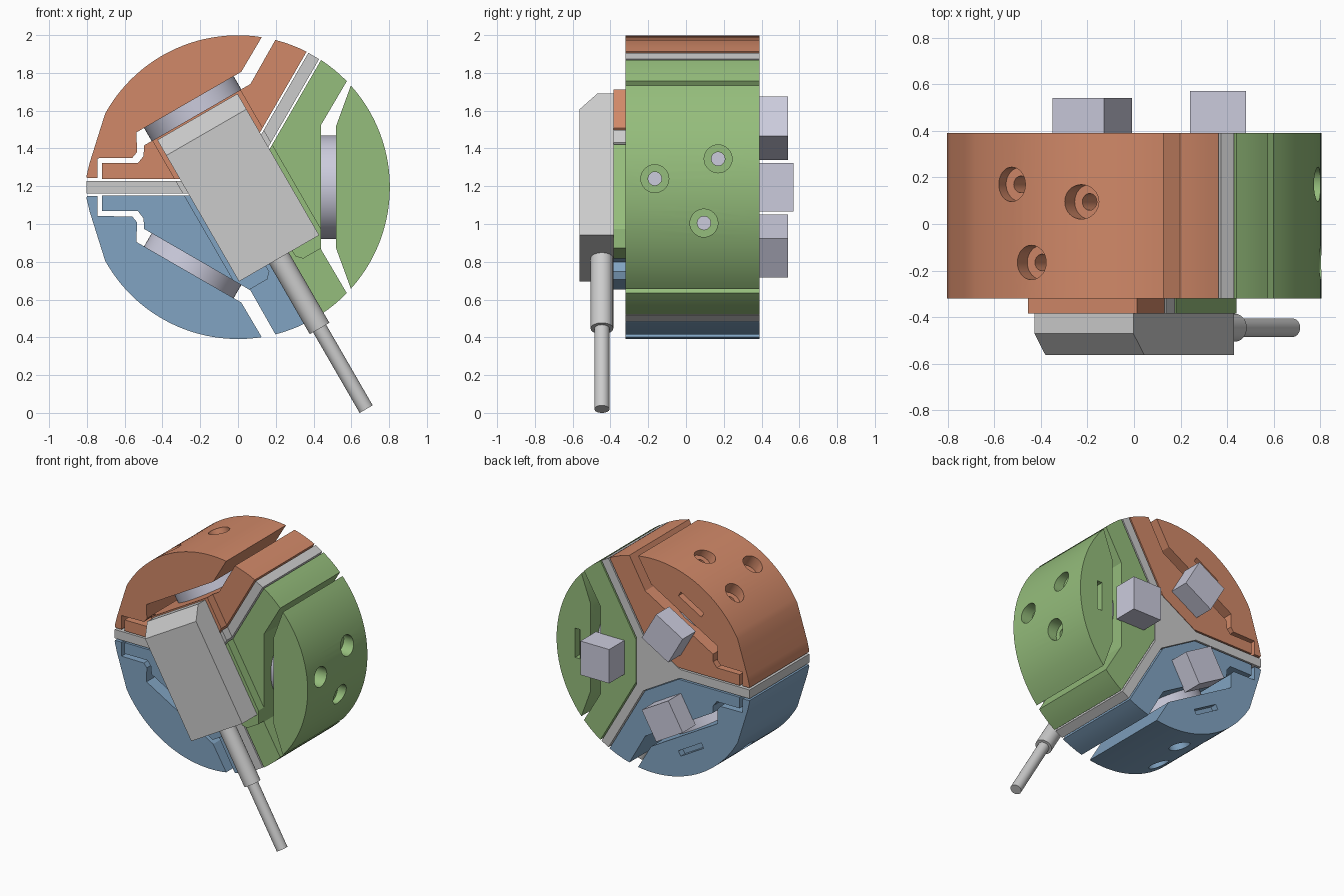
import bpy, bmesh
from math import sin, cos, radians, degrees, atan2, asin, pi, sqrt
from mathutils import Matrix

if "Cube" in bpy.data.objects:
    bpy.data.objects.remove(bpy.data.objects["Cube"])

CZ, R = 1.195, 0.804          # body axis height and radius
Y0, Y1, YP = -0.32, 0.39, -0.385   # body front, body back, pad front
ARM, GAP, HUB = 0.033, 0.011, 0.14


def material(name, rgb):
    m = bpy.data.materials.new(name)
    m.diffuse_color = (*rgb, 1)
    m.use_nodes = True
    m.node_tree.nodes["Principled BSDF"].inputs["Base Color"].default_value = m.diffuse_color
    return m


ORANGE = material("orange", (0.64, 0.25, 0.14))
GREEN = material("green", (0.30, 0.51, 0.20))
BLUE = material("blue", (0.22, 0.37, 0.54))
PALE = material("pale", (0.60, 0.60, 0.72))


def loc(a, u, v):
    """Radial/tangential coordinates at angle a -> front-plane x, z offset."""
    a = radians(a)
    return (u * cos(a) - v * sin(a), u * sin(a) + v * cos(a))


def frame(a):
    return Matrix.Translation((0, 0, CZ)) @ Matrix.Rotation(-radians(a), 4, 'Y')


def arc(a0, a1, n, r=R):
    return [loc(a0 + (a1 - a0) * i / n, r, 0) for i in range(n + 1)]


def finish(name, bm, mat=None):
    bmesh.ops.recalc_face_normals(bm, faces=bm.faces)
    me = bpy.data.meshes.new(name)
    bm.to_mesh(me)
    bm.free()
    ob = bpy.data.objects.new(name, me)
    bpy.context.collection.objects.link(ob)
    if mat:
        me.materials.append(mat)
    return ob


def prism(name, pts, y0, y1, mat=None):
    bm = bmesh.new()
    f = bm.faces.new([bm.verts.new((x, y0, z + CZ)) for x, z in pts])
    ext = bmesh.ops.extrude_face_region(bm, geom=[f])["geom"]
    bmesh.ops.translate(bm, vec=(0, y1 - y0, 0),
                        verts=[g for g in ext if isinstance(g, bmesh.types.BMVert)])
    return finish(name, bm, mat)


def rod(name, a, u0, u1, y, v, r, mat=None, seg=32):
    """Cylinder along the radial direction at angle a."""
    bm = bmesh.new()
    m = frame(a) @ Matrix.Translation(((u0 + u1) / 2, y, v)) @ Matrix.Rotation(pi / 2, 4, 'Y')
    bmesh.ops.create_cone(bm, cap_ends=True, segments=seg, radius1=r, radius2=r,
                          depth=u1 - u0, matrix=m)
    return finish(name, bm, mat)


def rect(a, u0, u1, v0, v1):
    return [loc(a, u, v) for u, v in ((u0, v0), (u1, v0), (u1, v1), (u0, v1))]


def boolean(ob, cutter, op):
    mod = ob.modifiers.new("cut", 'BOOLEAN')
    mod.operation, mod.solver, mod.object = op, 'EXACT', cutter
    dg = bpy.context.evaluated_depsgraph_get()
    me = bpy.data.meshes.new_from_object(ob.evaluated_get(dg))
    ob.modifiers.clear()
    ob.data = me
    bpy.data.objects.remove(cutter)


def flip(pts):
    return [(x, -z) for x, z in pts]


# profiles of the inner blocks and outer jaws
d = ARM + GAP
hu = HUB + 0.004
hv = hu * sqrt(3) - 2 * d
edge = 60 - degrees(asin(d / R))            # where a block meets the rim beside an arm
rim_in = degrees(atan2(0.565, 0.58))

half = [(hu, hv)] + arc(edge, rim_in, 4) + [(0.44, 0.33)]
green_inner = half + flip(half)[::-1]
green_outer = [(0.52, -0.325)] + arc(-42, 42, 28) + [(0.52, 0.325)]

orange_inner = [loc(120, hu, hv), loc(120, hu, -hv)]
orange_inner += [loc(120, *p) for p in arc(-edge, -rim_in, 4)]
orange_inner += [loc(120, 0.44, -0.33), loc(120, 0.44, 0.32), (-0.50, 0.165),
                 (-0.53, 0.127), (-0.72, 0.127), (-0.72, d)]
orange_outer = [loc(120, 0.52, -0.32)] + arc(81, 151, 26)
orange_outer += [(-0.73, 0.305), (-0.785, 0.13), (-0.802, 0.06), (-0.80, 0.048),
                 (-0.745, 0.048), (-0.745, 0.153), (-0.56, 0.155), (-0.535, 0.185),
                 loc(120, 0.52, 0.32)]

# central three-armed plate
spider = []
for a in (0, 120, 240):
    w = HUB * sqrt(3) - 2 * ARM
    spider += [loc(a, HUB, -w), loc(a, HUB, w), loc(a + 60, 0.802, -ARM), loc(a + 60, 0.802, ARM)]

# raised mounting pad outline, with a relief for the cable
pad = [(-0.455, -0.27), (-0.455, 0.27), (0.46, 0.27), (0.5, 0.23), (0.5, 0.11), (0.47, 0.08),
       (0.41, 0.08), (0.41, -0.08), (0.47, -0.08), (0.5, -0.11), (0.5, -0.23), (0.46, -0.27)]
pad = [loc(-60, *p) for p in pad]


def pad_piece(name, pts, mat):
    ob = prism(name, pts, YP, Y0 + 0.005, mat)
    boolean(ob, prism("pad_cutter", pad, -0.6, 0, mat), 'INTERSECT')


prism("spider_plate", spider, Y0, Y1)
pad_piece("spider_pad", spider, None)

# three jaw assemblies
sectors = [("green", 0, GREEN, green_inner, green_outer, 0.57),
           ("orange", 120, ORANGE, orange_inner, orange_outer, 0.54),
           ("blue", 240, BLUE, flip(orange_inner), flip(orange_outer), 0.54)]
for name, a, mat, inner, outer, yb in sectors:
    prism(name + "_inner_block", inner, Y0, Y1, mat)
    pad_piece(name + "_pad", inner, mat)
    jaw = prism(name + "_outer_jaw", outer, Y0, Y1, mat)
    # counterbored screw holes and back pocket
    for v, y in ((0.045, -0.165), (0.15, 0.17), (-0.19, 0.095)):
        boolean(jaw, rod("counterbore", a, 0.71, 1.0, y, v, 0.074, mat), 'DIFFERENCE')
        boolean(jaw, rod("bore", a, 0.4, 0.9, y, v, 0.036, mat, 20), 'DIFFERENCE')
    boolean(jaw, prism("pocket", rect(a, 0.61, 0.65, -0.11, 0.11), 0.34, 0.5, mat), 'DIFFERENCE')
    # sensor disc in the gap, connector block on the back
    rod(name + "_sensor_disc", a, 0.44, 0.52, 0.035, 0, 0.274, PALE, 64)
    prism(name + "_connector", rect(a, 0.24, 0.48, -0.1275, 0.1275), Y1 - 0.005, yb, PALE)

# front housing with one chamfered end
bm = bmesh.new()
prof = [(-0.43, YP), (0.435, YP), (0.435, -0.563), (-0.335, -0.563), (-0.43, -0.47)]
f = bm.faces.new([bm.verts.new((s, y, -0.245)) for s, y in prof])
ext = bmesh.ops.extrude_face_region(bm, geom=[f])["geom"]
bmesh.ops.translate(bm, vec=(0, 0, 0.49), verts=[g for g in ext if isinstance(g, bmesh.types.BMVert)])
bm.transform(frame(-60))
finish("housing", bm)

# strain relief and cable
rod("strain_relief", -60, 0.43, 0.864, -0.445, 0, 0.06)
rod("cable", -60, 0.86, 1.357, -0.445, 0, 0.04)

bpy.ops.object.select_all(action='SELECT')
bpy.context.view_layer.objects.active = bpy.data.objects["housing"]
bpy.ops.object.shade_smooth_by_angle(angle=radians(25))
